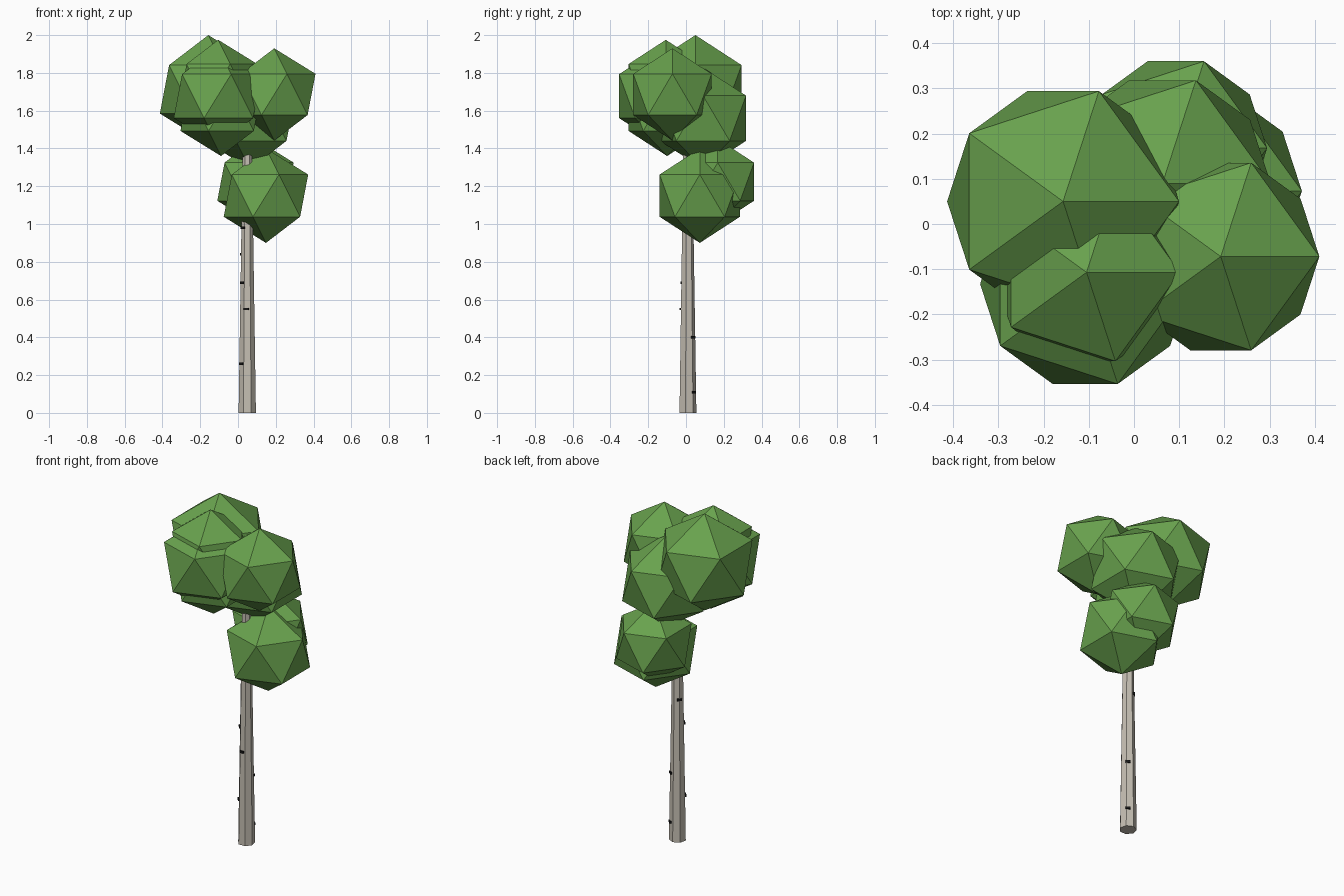
import bpy
import math

cube = bpy.data.objects.get("Cube")
if cube:
    bpy.data.objects.remove(cube, do_unlink=True)


def make_material(name, rgb):
    mat = bpy.data.materials.new(name)
    mat.use_nodes = True
    mat.diffuse_color = (*rgb, 1)
    mat.node_tree.nodes["Principled BSDF"].inputs["Base Color"].default_value = (*rgb, 1)
    return mat


def finish(name, mat):
    obj = bpy.context.object
    obj.name = name
    obj.data.name = name
    obj.data.materials.append(mat)
    return obj


leaf_green = make_material("leaf_green", (0.14, 0.36, 0.075))
pale_bark = make_material("pale_bark", (0.56, 0.52, 0.45))
bark_black = make_material("bark_black", (0.008, 0.008, 0.008))

# Tapered seven-sided trunk
TRUNK_X, TRUNK_Y, TRUNK_HEIGHT = 0.049, 0.008, 1.6
BASE_RADIUS, TOP_RADIUS = 0.047, 0.022
bpy.ops.mesh.primitive_cone_add(
    vertices=7, radius1=BASE_RADIUS, radius2=TOP_RADIUS, depth=TRUNK_HEIGHT,
    location=(TRUNK_X, TRUNK_Y, TRUNK_HEIGHT / 2))
finish("trunk", pale_bark)

# Dark bark marks: height and compass angle in degrees
marks = [(0.11, 50), (0.26, 222), (0.40, 50), (0.55, 262),
         (0.69, 222), (0.84, 142), (0.98, 222)]
for height, degrees in marks:
    angle = math.radians(degrees)
    reach = BASE_RADIUS + (TOP_RADIUS - BASE_RADIUS) * height / TRUNK_HEIGHT
    reach *= 0.93
    bpy.ops.mesh.primitive_cube_add(
        size=1, rotation=(0, 0, angle),
        location=(TRUNK_X + reach * math.cos(angle),
                  TRUNK_Y + reach * math.sin(angle), height))
    bpy.context.object.scale = (0.012, 0.026, 0.013)
    finish("bark_mark", bark_black)

# Faceted leaf clumps: centre and radius
clumps = {
    "crown_top": (-0.157, 0.05, 1.713, 0.287),
    "crown_left": (0.192, -0.072, 1.686, 0.244),
    "crown_front": (-0.105, -0.107, 1.744, 0.231),
    "crown_front_low": (-0.108, -0.133, 1.677, 0.26),
    "crown_core": (-0.09, -0.10, 1.60, 0.24),
    "crown_back": (0.063, 0.09, 1.56, 0.268),
    "lower_clump": (0.148, 0.073, 1.15, 0.25),
    "lower_clump_back": (0.0925, 0.168, 1.224, 0.226),
}
for name, (x, y, z, radius) in clumps.items():
    bpy.ops.mesh.primitive_ico_sphere_add(
        subdivisions=1, radius=radius, location=(x, y, z))
    finish(name, leaf_green)
